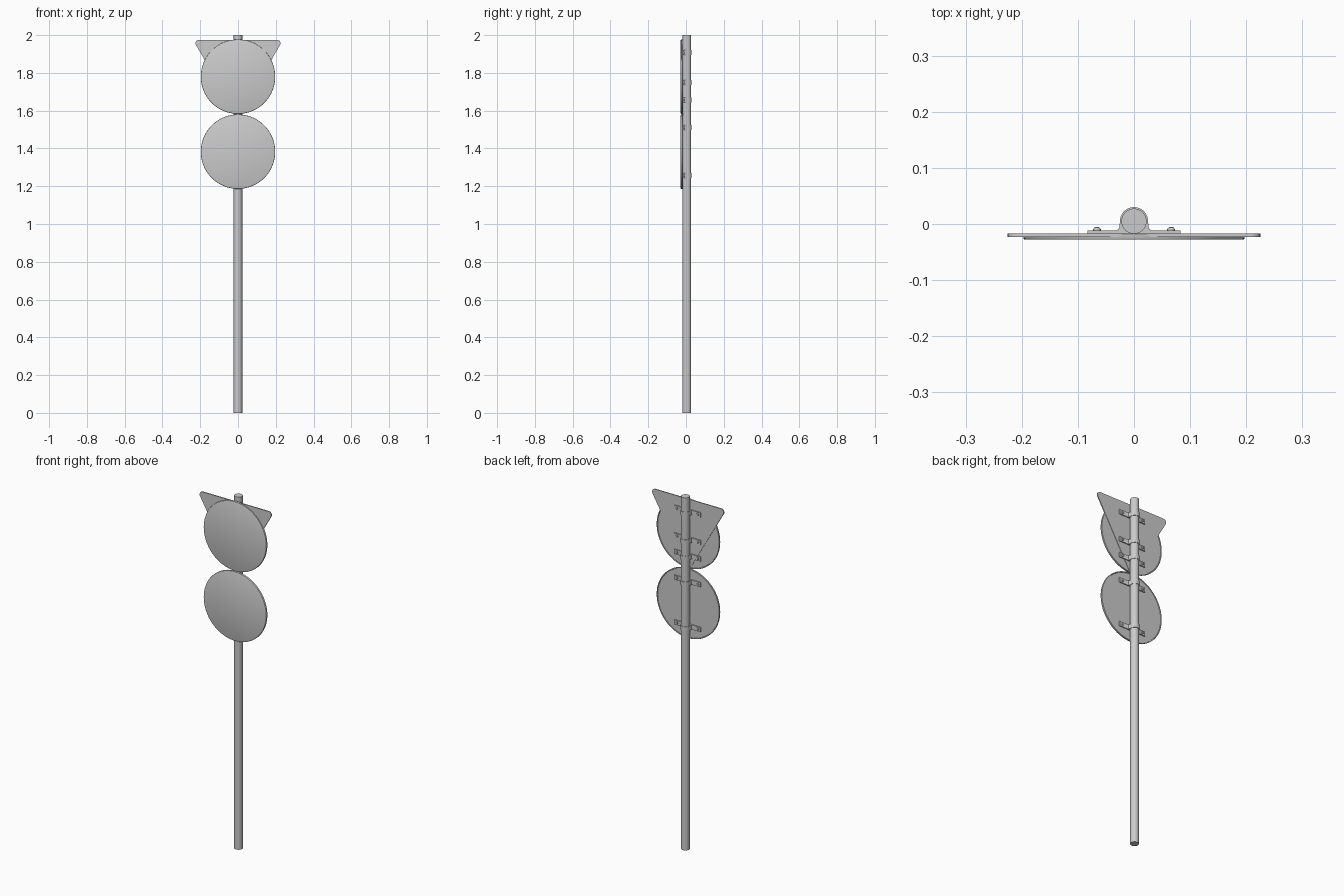
import bpy, bmesh, math
from mathutils import Vector

if "Cube" in bpy.data.objects:
    bpy.data.objects.remove(bpy.data.objects["Cube"])

POLE_Y, POLE_R = 0.005, 0.0225
BACK = -0.017          # rear plane of the sign plates


def finish(name, bm, smooth=True):
    bmesh.ops.remove_doubles(bm, verts=bm.verts, dist=1e-6)
    bmesh.ops.recalc_face_normals(bm, faces=bm.faces)
    me = bpy.data.meshes.new(name)
    bm.to_mesh(me)
    bm.free()
    ob = bpy.data.objects.new(name, me)
    bpy.context.collection.objects.link(ob)
    if smooth:
        bpy.context.view_layer.objects.active = ob
        ob.select_set(True)
        bpy.ops.object.shade_smooth_by_angle(angle=math.radians(35))
        ob.select_set(False)
    return ob


def lathe(name, profile, origin, axis, start, steps):
    """Spin a closed (radius, distance along axis) profile around the axis."""
    bm = bmesh.new()
    vs = [bm.verts.new(origin + start * r + axis * h) for r, h in profile]
    es = [bm.edges.new((a, b)) for a, b in zip(vs, vs[1:])]
    bmesh.ops.spin(bm, geom=vs + es, cent=origin, axis=axis,
                   angle=math.tau, steps=steps, use_merge=True)
    return finish(name, bm)


def extrude(name, pts, offset):
    """Extrude a flat outline by the offset vector."""
    bm = bmesh.new()
    face = bm.faces.new([bm.verts.new(p) for p in pts])
    new = bmesh.ops.extrude_face_region(bm, geom=[face])["geom"]
    bmesh.ops.translate(bm, vec=offset,
                        verts=[g for g in new if isinstance(g, bmesh.types.BMVert)])
    return finish(name, bm)


X, Y, Z = Vector((1, 0, 0)), Vector((0, 1, 0)), Vector((0, 0, 1))

# pole
lathe("pole", [(0, 0), (POLE_R, 0), (POLE_R, 2), (0, 2)],
      Vector((0, POLE_Y, 0)), Z, X, 32)

# round sign plates with a raised rim at the back
disk = [(0, -0.028), (0.194, -0.028), (0.196, -0.0272), (0.197, -0.0255),
        (0.197, BACK - 0.001), (0.196, BACK), (0.192, BACK),
        (0.191, -0.0195), (0, -0.0195)]
for name, z in (("upper_round_sign", 1.78), ("lower_round_sign", 1.383)):
    lathe(name, disk, Vector((0, 0, z)), Y, X, 96)

# downward triangle plate with rounded corners
r, half, top = 0.018, 0.225, 1.975
cx = half - r
corners = [(cx, top - r, -30), (-cx, top - r, 90),
           (0, top - r - cx * math.sqrt(3), 210)]
outline = []
for x, z, a0 in corners:
    for i in range(9):
        a = math.radians(a0 + 120 * i / 8)
        outline.append((x + r * math.cos(a), -0.023, z + r * math.sin(a)))
extrude("triangle_sign", outline, Y * (BACK + 0.0233 - 0.0003 + 0.0002 + 0.0228 - 0.0230))


# clamp outline: flat flanges, then a strap around the pole
def clamp_outline():
    ro, f = POLE_R + 0.0025, -0.0115
    right = [(0.083, BACK), (0.083, f), (0.032, f), (0.028, f + 0.002),
             (0.026, f + 0.006)]
    arc = [(ro * math.cos(t), POLE_Y + ro * math.sin(t))
           for t in (math.pi * i / 24 for i in range(25))]
    left = [(-x, y) for x, y in reversed(right)]
    return right + arc + left


for n, z in enumerate((1.907, 1.75, 1.657, 1.511, 1.257), 1):
    h = 0.026
    pts = [(x, y, z - h / 2) for x, y in clamp_outline()]
    extrude(f"clamp_{n}", pts, Z * h)
    # clamp bolts: washer and domed head
    for side, sx in (("left", -1), ("right", 1)):
        lathe(f"clamp_{n}_bolt_{side}",
              [(0, -0.012), (0.0075, -0.012), (0.0075, -0.009),
               (0.006, -0.0085), (0.0045, -0.006), (0, -0.005)],
              Vector((sx * 0.066, 0, z)), Y, X, 16)
